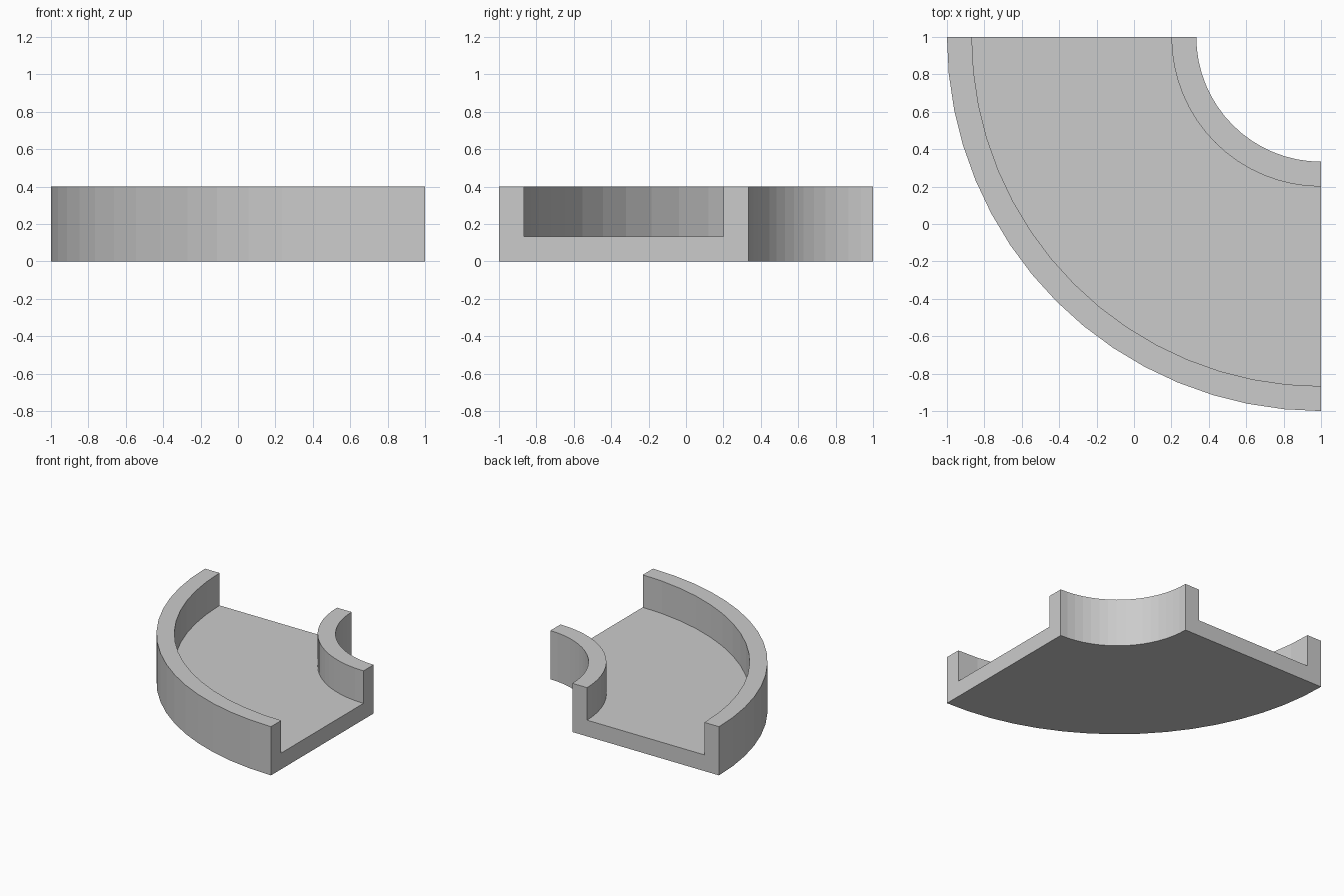
import bpy, bmesh
from math import radians
from mathutils import Matrix, Vector

if "Cube" in bpy.data.objects:
    bpy.data.objects.remove(bpy.data.objects["Cube"])

CENTRE = Vector((1, 1, 0))
R_IN, R_OUT = 0.667, 2.0
WALL, FLOOR, HEIGHT = 0.133, 0.133, 0.4
SEGMENTS = 16

# U-shaped channel cross-section: (radius, height)
profile = [
    (R_IN, 0), (R_OUT, 0), (R_OUT, HEIGHT), (R_OUT - WALL, HEIGHT),
    (R_OUT - WALL, FLOOR), (R_IN + WALL, FLOOR), (R_IN + WALL, HEIGHT), (R_IN, HEIGHT),
]

# Sweep the section a quarter turn around the bend centre
bm = bmesh.new()
rings = []
for i in range(SEGMENTS + 1):
    turn = Matrix.Rotation(radians(180 + 90 * i / SEGMENTS), 3, 'Z')
    rings.append([bm.verts.new(CENTRE + turn @ Vector((r, 0, z))) for r, z in profile])
n = len(profile)
for a, b in zip(rings, rings[1:]):
    for j in range(n):
        k = (j + 1) % n
        bm.faces.new((a[j], a[k], b[k], b[j]))

# Cap both open ends
bm.faces.new(rings[0])
bm.faces.new(rings[-1])
bmesh.ops.recalc_face_normals(bm, faces=bm.faces)

mesh = bpy.data.meshes.new("curved_channel")
bm.to_mesh(mesh)
bm.free()
bpy.context.collection.objects.link(bpy.data.objects.new("curved_channel", mesh))
